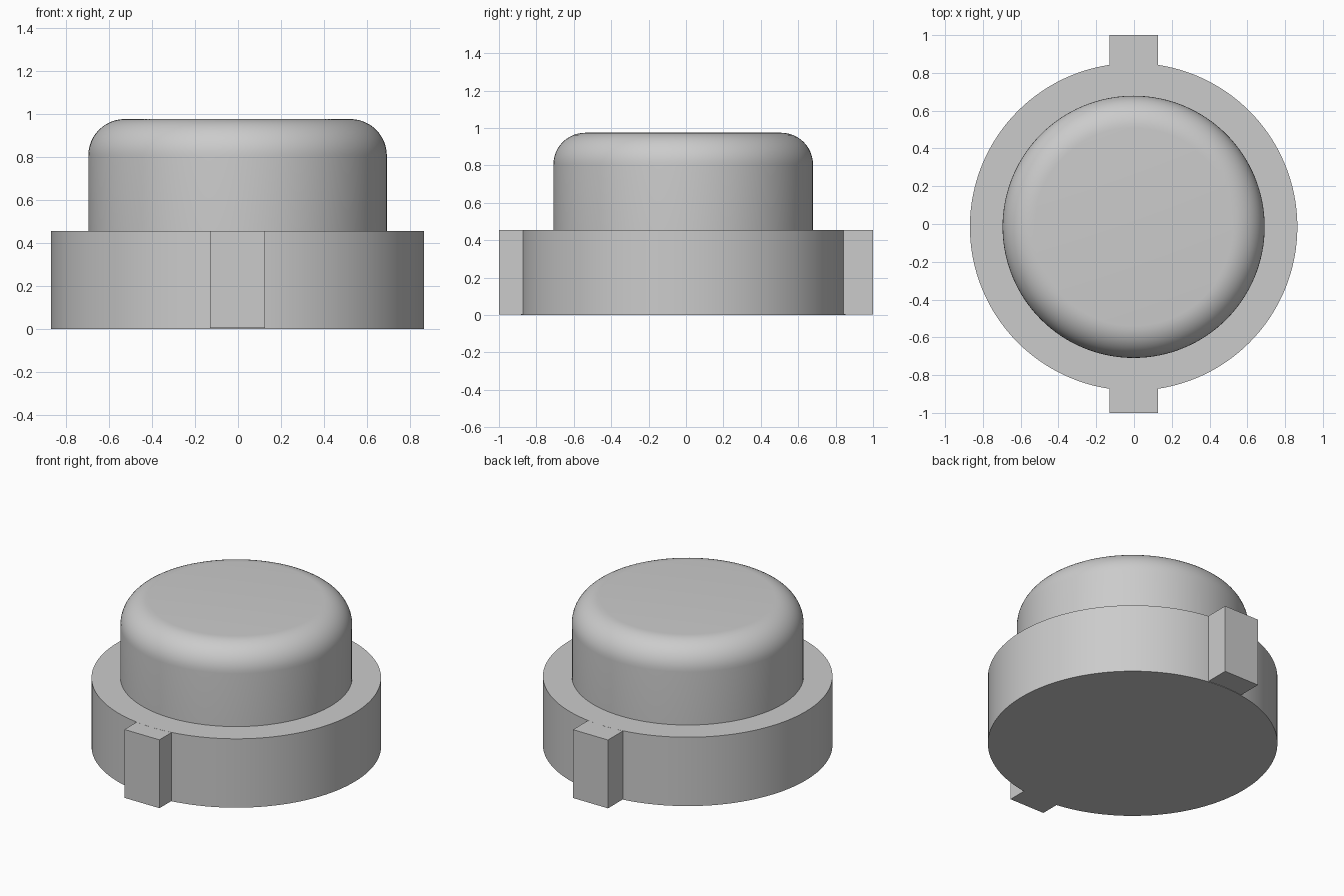
import bpy, bmesh, math

cube = bpy.data.objects.get("Cube")
if cube:
    bpy.data.objects.remove(cube, do_unlink=True)

CX, CY = -0.002, -0.015      # axis of the round parts
BASE_R, BASE_H = 0.867, 0.455
CAP_R, CAP_TOP, FILLET = 0.694, 0.975, 0.17
SIDES = 128

grey = bpy.data.materials.new("plain grey")
grey.use_nodes = True
grey.diffuse_color = (0.6, 0.6, 0.6, 1)
grey.node_tree.nodes["Principled BSDF"].inputs["Base Color"].default_value = (0.6, 0.6, 0.6, 1)


def finish(name, bm, smooth=False):
    bmesh.ops.recalc_face_normals(bm, faces=bm.faces)
    mesh = bpy.data.meshes.new(name)
    bm.to_mesh(mesh)
    bm.free()
    mesh.materials.append(grey)
    obj = bpy.data.objects.new(name, mesh)
    bpy.context.collection.objects.link(obj)
    if smooth:
        bpy.ops.object.select_all(action="DESELECT")
        obj.select_set(True)
        bpy.context.view_layer.objects.active = obj
        bpy.ops.object.shade_smooth_by_angle(angle=math.radians(35))
    return obj


def turned(name, profile, cap_bottom=True):
    """Solid of revolution from (radius, height) points, closed by flat discs."""
    bm = bmesh.new()
    rings = []
    for r, z in profile:
        angles = [math.tau * i / SIDES for i in range(SIDES)]
        rings.append([bm.verts.new((CX + r * math.cos(a), CY + r * math.sin(a), z)) for a in angles])
    for low, high in zip(rings, rings[1:]):
        for i in range(SIDES):
            j = (i + 1) % SIDES
            bm.faces.new((low[i], low[j], high[j], high[i]))
    bm.faces.new(rings[-1])
    if cap_bottom:
        bm.faces.new(rings[0][::-1])
    return finish(name, bm, smooth=True)


def block(name, x0, x1, y0, y1, z0, z1):
    bm = bmesh.new()
    bmesh.ops.create_cube(bm, size=1)
    for v in bm.verts:
        v.co = (x1 if v.co.x > 0 else x0, y1 if v.co.y > 0 else y0, z1 if v.co.z > 0 else z0)
    return finish(name, bm)


# Wide round base
turned("base", [(BASE_R, 0), (BASE_R, BASE_H)])

# Narrower button with a rounded top rim
steps = 12
rim = [(CAP_R - FILLET + FILLET * math.cos(t), CAP_TOP - FILLET + FILLET * math.sin(t))
       for t in (math.pi / 2 * i / steps for i in range(steps + 1))]
turned("button", [(CAP_R, BASE_H)] + rim, cap_bottom=False)

# Locating tabs at the front and back, rooted inside the base
root = 0.8
block("front_tab", CX - 0.128, CX + 0.128, -1, -root, 0.003, BASE_H - 0.0005)
block("back_tab", CX - 0.128, CX + 0.128, root, 1, 0.003, BASE_H - 0.0005)
